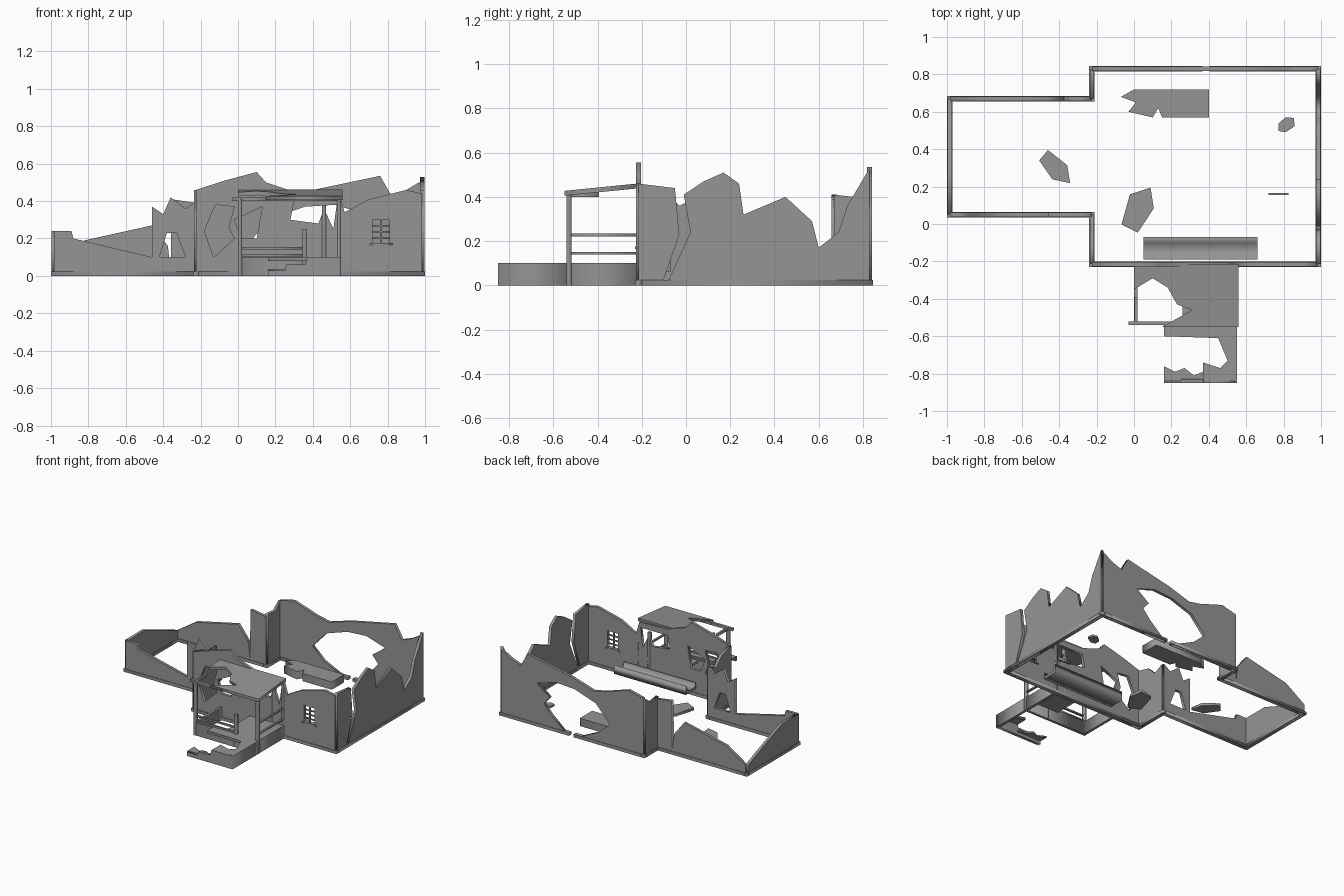
import bpy
import random
from math import cos, sin, tau
from mathutils import Matrix, Vector

cube = bpy.data.objects.get("Cube")
if cube:
    bpy.data.objects.remove(cube)

grey = bpy.data.materials.new("plaster_grey")
grey.use_nodes = True
grey.diffuse_color = (.3, .3, .3, 1)
grey.node_tree.nodes["Principled BSDF"].inputs["Base Color"].default_value = grey.diffuse_color

# Wall lines of the hall, the wing and the porch
LEFT, RIGHT, FRONT, BACK = -.225, .985, -.215, .83
WING_END, WING_FRONT, WING_BACK = -.985, .05, .67
PORCH_LEFT, PORCH_RIGHT, PORCH_FRONT = .01, .54, -.53
STEP_LEFT, STEP_FRONT = .16, -.84
DECK = .1
THICK = .022

# Orientation of an outline: along x, along y, or lying down
ALONG_X = Matrix.Rotation(tau / 4, 4, "X")
ALONG_Y = Matrix.Rotation(tau / 4, 4, "Z") @ ALONG_X
FLAT = Matrix.Identity(4)


def slab(name, outline, thick, frame, place, holes=()):
    """Extrude an outline with optional holes into a panel."""
    curve = bpy.data.curves.new(name, "CURVE")
    curve.dimensions = "2D"
    curve.fill_mode = "BOTH"
    curve.extrude = thick / 2
    for loop in (outline, *holes):
        spline = curve.splines.new("POLY")
        spline.points.add(len(loop) - 1)
        for point, (u, v) in zip(spline.points, loop):
            point.co = (u, v, 0, 1)
        spline.use_cyclic_u = True
    temp = bpy.data.objects.new(name + "_outline", curve)
    bpy.context.collection.objects.link(temp)
    graph = bpy.context.evaluated_depsgraph_get()
    mesh = bpy.data.meshes.new_from_object(temp.evaluated_get(graph))
    bpy.data.objects.remove(temp)
    mesh.transform(Matrix.Translation(place) @ frame)
    mesh.materials.clear()
    mesh.materials.append(grey)
    part = bpy.data.objects.new(name, mesh)
    bpy.context.collection.objects.link(part)
    return part


def rectangle(left, right, low, high):
    return [(left, low), (right, low), (right, high), (left, high)]


def bar(name, start, end, width, height):
    """Box along a straight line between two points, square to the axes."""
    start, end = Vector(start), Vector(end)
    middle = (start + end) / 2
    span = end - start
    half_x = (abs(span.x) + width) / 2
    half_y = (abs(span.y) + width) / 2
    slab(name, rectangle(-half_x, half_x, -half_y, half_y), abs(span.z) + height, FLAT, middle)


def wall_x(name, y, start, end, top, holes=()):
    """Wall along x; the ragged edge runs from its end back to its start."""
    slab(name, [(start, 0), (end, 0), *top], THICK, ALONG_X, (0, y, 0), holes)


def wall_y(name, x, start, end, top):
    slab(name, [(start, 0), (end, 0), *top], THICK, ALONG_Y, (x, 0, 0))


def rubble(name, x, y, long, wide, angle, sides, thick):
    """Irregular flat chunk lying on the ground."""
    points = []
    for i in range(sides):
        reach = random.uniform(.8, 1.1)
        turn = tau * i / sides
        points.append((reach * long * cos(turn), reach * wide * sin(turn)))
    slab(name, points, thick, Matrix.Rotation(angle, 4, "Z"), (x, y, thick / 2))


random.seed(4)

# Front wall with ragged openings and a window
window = rectangle(.72, .81, .17, .3)
star = [(-.18, .24), (-.12, .38), (-.02, .37), (-.05, .26), (-.02, .2), (-.13, .1)]
breach = [(-.02, .3), (.13, .37), (.1, .2), (.02, .2)]
doorway = [(.28, .3), (.43, .28), (.46, .36), (.51, .25), (.53, .4), (.3, .4)]
wall_x("front_wall", FRONT, LEFT, RIGHT, [
    (RIGHT, .44), (.9, .46), (.7, .41), (.57, .34), (.54, .44), (.3, .45), (.15, .5),
    (.1, .555), (-.07, .51), (LEFT, .46)], [star, breach, doorway, window])

# Window lattice and sill
(win_left, win_low), (win_right, win_high) = window[0], window[2]
win_middle = (win_left + win_right) / 2
bar("window_mullion", (win_middle, FRONT, win_low), (win_middle, FRONT, win_high), .01, 0)
for i in range(4):
    height = win_low + (win_high - win_low) * i / 4
    bar("window_bar", (win_left, FRONT, height), (win_right, FRONT, height), .01, .008)
bar("window_sill", (win_left, FRONT, win_low), (win_right, FRONT, win_low), .03, .01)

# Back wall, broken through to the ground with a strip left above
wall_x("back_wall", BACK, LEFT, .35, [
    (.16, .09), (.06, .18), (.18, .31), (.36, .37), (.52, .38), (.68, .33), (.57, .25),
    (.62, .19), (.56, .12), (.42, 0), (RIGHT, 0), (RIGHT, .51), (.9, .46), (.82, .43),
    (.76, .535), (.38, .455), (.2, .4), (.1, .42), (-.1, .485), (LEFT, .455)])

# Side wall, split by a crack near the front corner
wall_y("cracked_corner_wall", RIGHT, FRONT, -.11, [(-.03, .23), (-.05, .44), (FRONT, .46)])
wall_y("side_wall", RIGHT, -.09, BACK, [
    (BACK, .53), (.73, .36), (.69, .24), (.6, .17), (.57, .29), (.45, .4), (.26, .32),
    (.24, .46), (.17, .51), (.08, .47), (-.01, .41), (.02, .24)])

# Inner corner walls where the wing joins
wall_y("joint_wall_front", LEFT, FRONT, WING_FRONT, [
    (WING_FRONT, .4), (-.03, .36), (-.1, .43), (FRONT, .46)])
wall_y("joint_wall_back", LEFT, WING_BACK, BACK, [(BACK, .45), (.76, .4), (WING_BACK, .41)])

# Wing walls
gap = [(-.42, .1), (-.38, .23), (-.33, .23), (-.28, .1)]
wall_x("wing_front_wall", WING_FRONT, WING_END, LEFT, [
    (LEFT, .4), (-.28, .36), (-.36, .42), (-.4, .33), (-.46, .37), (-.46, .1),
    (-.88, .2), (-.89, .24), (WING_END, .24)], [gap])
wall_x("wing_back_wall", WING_BACK, WING_END, LEFT, [
    (LEFT, .39), (-.355, .41), (-.36, .03), (-.375, .16), (-.46, .27), (-.82, .19),
    (WING_END, .08)])
wall_y("wing_end_wall", WING_END, WING_FRONT, WING_BACK, [
    (WING_BACK, .08), (.52, .14), (.26, .24), (WING_FRONT, .24)])

# Low plinth following the footprint, open at the breach in the back wall
footprint = [
    (.35, BACK), (LEFT, BACK), (LEFT, WING_BACK), (WING_END, WING_BACK),
    (WING_END, WING_FRONT), (LEFT, WING_FRONT), (LEFT, FRONT), (RIGHT, FRONT),
    (RIGHT, BACK), (.42, BACK)]
for a, b in zip(footprint, footprint[1:]):
    bar("plinth", (*a, .012), (*b, .012), .03, .024)

# Porch base: skirts and what is left of the deck
half = DECK / 2
for x in (PORCH_LEFT, PORCH_RIGHT):
    bar("porch_skirt_side", (x, PORCH_FRONT, half), (x, FRONT, half), .02, DECK)
bar("porch_skirt_front", (PORCH_LEFT, PORCH_FRONT, half), (PORCH_RIGHT, PORCH_FRONT, half),
    .02, DECK)
slab("porch_deck", rectangle(.26, PORCH_RIGHT, PORCH_FRONT, FRONT), .015, FLAT, (0, 0, .09))

# Broken entrance steps
slab("step_top", [
    (PORCH_RIGHT, STEP_FRONT), (PORCH_RIGHT, PORCH_FRONT), (STEP_LEFT, PORCH_FRONT),
    (STEP_LEFT, -.6), (.45, -.61), (.5, -.73), (.46, -.77), (.37, -.74), (.37, STEP_FRONT)],
    .02, FLAT, (0, 0, .09))
wall_x("step_front", STEP_FRONT, STEP_LEFT, PORCH_RIGHT, [
    (PORCH_RIGHT, DECK), (.37, DECK), (.36, .06), (.26, .06), (.25, .03), (STEP_LEFT, .03)])
slab("step_tread", [
    (STEP_LEFT, STEP_FRONT), (.37, STEP_FRONT), (.37, -.79), (.32, -.81), (.27, -.77),
    (.22, -.79), (STEP_LEFT, -.76)], .012, FLAT, (0, 0, .03))
bar("step_side", (PORCH_RIGHT, STEP_FRONT, half), (PORCH_RIGHT, PORCH_FRONT, half), .02, DECK)

# Porch posts, rails and beams
for x, y, top in [(PORCH_LEFT, PORCH_FRONT, .41), (PORCH_RIGHT, PORCH_FRONT, .41),
                  (.355, PORCH_FRONT, .25), (PORCH_RIGHT, FRONT, .4), (.46, FRONT, .38)]:
    bar("porch_post", (x, y, 0), (x, y, top), THICK, 0)
for z in (.145, .228):
    bar("porch_rail_right", (PORCH_RIGHT, PORCH_FRONT, z), (PORCH_RIGHT, FRONT, z), .014, .012)
for z in (.11, .148):
    bar("porch_rail_front", (PORCH_LEFT, PORCH_FRONT, z), (.355, PORCH_FRONT, z), .014, .012)
bar("porch_beam_front", (STEP_LEFT, PORCH_FRONT, .41), (PORCH_RIGHT, PORCH_FRONT, .41), .02, .02)
bar("porch_beam_end", (-.02, PORCH_FRONT, .41), (.18, PORCH_FRONT, .41), .02, .02)
bar("porch_beam_left", (PORCH_LEFT, PORCH_FRONT, .41), (PORCH_LEFT, -.4, .41), .015, .02)

# Sloping porch roof with a broken edge
roof = slab("porch_roof", [
    (0, FRONT), (.56, FRONT), (.56, -.55), (.15, -.55), (.31, -.46), (.23, -.43),
    (.18, -.34), (.1, -.29), (0, -.35)], THICK, FLAT, (0, 0, .45))
for vertex in roof.data.vertices:
    vertex.co.z += (vertex.co.y - FRONT) / 10

# Fallen beam: an open trough
slab("fallen_beam", [
    (-.19, .06), (-.07, .06), (-.07, .13), (-.1, .08), (-.18, .08), (-.19, .11)],
    .61, ALONG_Y, (.355, 0, 0))

# Rubble on the ground
slab("fallen_plank", [
    (-.07, .68), (0, .72), (.4, .72), (.4, .57), (.15, .57), (.13, .62), (.1, .57),
    (-.03, .6), (.01, .65)], .06, FLAT, (0, 0, .06))
rubble("wing_rubble", x=-.42, y=.3, long=.13, wide=.07, angle=-.8, sides=5, thick=.02)
rubble("hall_rubble", x=.03, y=.08, long=.14, wide=.08, angle=1.1, sides=5, thick=.02)
rubble("corner_rubble", x=.81, y=.53, long=.06, wide=.04, angle=.7, sides=6, thick=.015)
bar("small_rubble", (.725, .16, .01), (.82, .16, .01), .01, .02)
